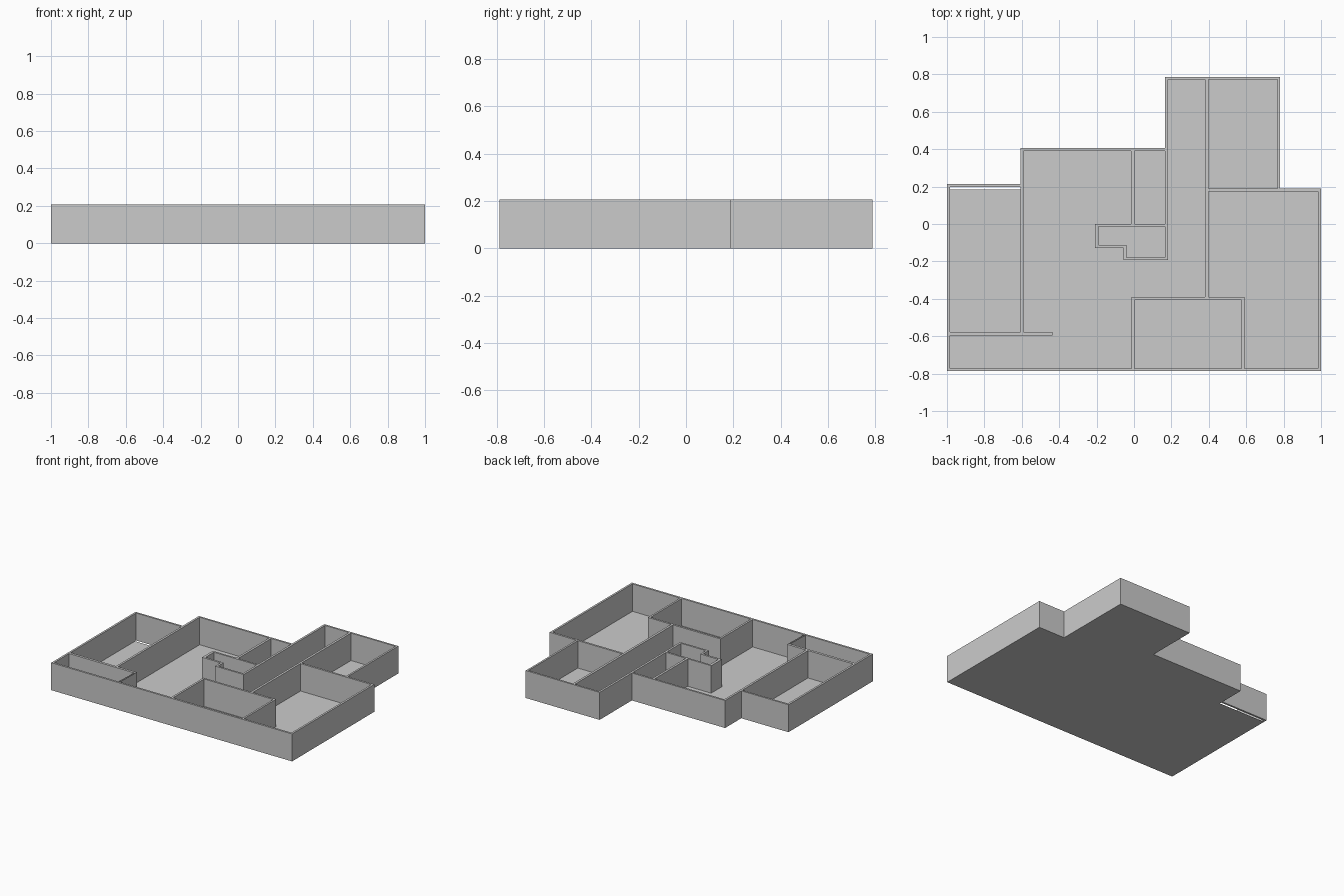
import bpy, bmesh

if "Cube" in bpy.data.objects:
    bpy.data.objects.remove(bpy.data.objects["Cube"])

H = 0.206          # wall height
# wall strips: x0, x1, y0, y1
OUTER = [(-1, -.985, -.787, .213), (-1, -.592, .199, .213), (-1, 1, -.787, -.772),
         (.985, 1, -.787, .189), (.38, 1, .174, .189), (.766, .78, .174, .787),
         (.166, .78, .773, .787), (.166, .182, -.192, .787), (-.608, .182, .391, .405)]
INNER = [(-.608, -.592, -.578, .405), (-1, -.435, -.597, -.578), (-.015, .002, 0, .405),
         (.38, .397, -.405, .787), (-.013, .59, -.405, -.39),
         (-.013, .002, -.787, -.39), (.576, .59, -.787, -.39)]
CLOSET = [(-.209, .182, -.014, 0), (-.209, -.19, -.127, 0), (-.209, -.04, -.127, -.112),
          (-.055, -.04, -.192, -.112), (-.055, .182, -.192, -.178)]
ROOMS = [(-1, -.6, -.787, .185), (-.6, .175, -.787, .4),
         (.175, .775, -.787, .78), (.775, 1, -.787, .18)]
WALLS = OUTER + INNER + CLOSET

xs = sorted({v for r in WALLS + ROOMS for v in r[:2]})
ys = sorted({v for r in WALLS + ROOMS for v in r[2:]})


def inside(rects, x, y):
    return any(a < x < b and c < y < d for a, b, c, d in rects)


def plan(name, pick, height):
    """Union of plan cells chosen by pick, raised to a solid if height > 0."""
    bm = bmesh.new()
    for x0, x1 in zip(xs, xs[1:]):
        for y0, y1 in zip(ys, ys[1:]):
            if pick((x0 + x1) / 2, (y0 + y1) / 2):
                bm.faces.new([bm.verts.new((x, y, 0)) for x, y in
                              ((x0, y0), (x1, y0), (x1, y1), (x0, y1))])
    bmesh.ops.remove_doubles(bm, verts=bm.verts, dist=1e-5)
    if height:
        base = bm.faces[:]
        up = bmesh.ops.extrude_face_region(bm, geom=base, use_keep_orig=True)["geom"]
        bmesh.ops.translate(bm, vec=(0, 0, height),
                            verts=[g for g in up if isinstance(g, bmesh.types.BMVert)])
        bmesh.ops.recalc_face_normals(bm, faces=bm.faces)
    finish(name, bm)


def finish(name, bm):
    me = bpy.data.meshes.new(name)
    bm.to_mesh(me)
    bm.free()
    ob = bpy.data.objects.new(name, me)
    bpy.context.collection.objects.link(ob)


# walls and room floors
plan("walls", lambda x, y: inside(WALLS, x, y), H)
plan("floor", lambda x, y: inside(ROOMS, x, y) and not inside(WALLS, x, y), 0)

# open-topped partition closing the small front left room
bm = bmesh.new()
for xa, xb in ((-.452, -.445), (-.44, -.435)):
    bm.faces.new([bm.verts.new(p) for p in
                  ((xa, -.772, 0), (xb, -.597, 0), (xb, -.597, H), (xa, -.772, H))])
finish("small_room_partition", bm)
